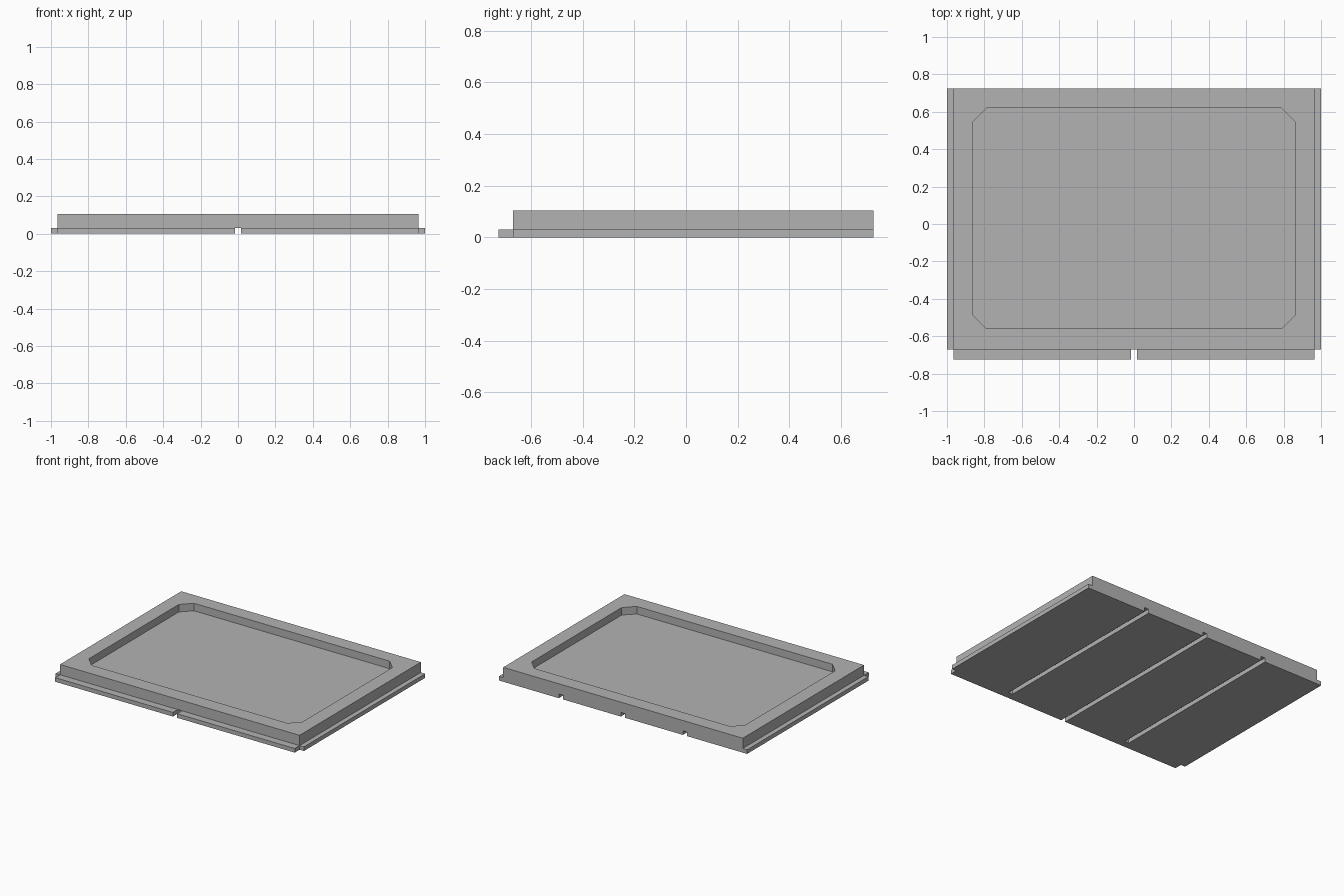
import bpy

if "Cube" in bpy.data.objects:
    bpy.data.objects.remove(bpy.data.objects["Cube"], do_unlink=True)

FRONT, BACK = -0.67, 0.725
LIP_FRONT = -0.725
BODY_X, FLANGE_X = 0.965, 1.0
FLANGE_Z, TOP_Z, FLOOR_Z = 0.03, 0.105, 0.05
GROOVE = 0.017

grey = bpy.data.materials.new("plain grey")
grey.use_nodes = True
colour = (0.45, 0.45, 0.45, 1)
grey.diffuse_color = colour
grey.node_tree.nodes["Principled BSDF"].inputs["Base Color"].default_value = colour


def prism(name, start, end):
    """Solid between two matching outlines."""
    n = len(start)
    faces = [tuple(range(n))[::-1], tuple(range(n, 2 * n))]
    faces += [(i, (i + 1) % n, n + (i + 1) % n, n + i) for i in range(n)]
    mesh = bpy.data.meshes.new(name)
    mesh.from_pydata(start + end, [], faces)
    mesh.materials.append(grey)
    obj = bpy.data.objects.new(name, mesh)
    bpy.context.collection.objects.link(obj)
    return obj


def upright(name, outline, z0, z1):
    """Counter-clockwise plan outline raised from z0 to z1."""
    return prism(name, [(x, y, z0) for x, y in outline], [(x, y, z1) for x, y in outline])


def box(name, x0, x1, y0, y1, z0, z1):
    return upright(name, [(x0, y0), (x1, y0), (x1, y1), (x0, y1)], z0, z1)


# Tray body with side flanges, as one stepped section run front to back
half = [(FLANGE_X, 0), (FLANGE_X, FLANGE_Z), (BODY_X, FLANGE_Z), (BODY_X, TOP_Z)]
section = half + [(-x, z) for x, z in reversed(half)]
tray = prism("tray", [(x, BACK, z) for x, z in section], [(x, FRONT, z) for x, z in section])
tray.data.flip_normals()

# Recess with clipped corners
rx, ry0, ry1, clip = 0.86, -0.56, 0.62, 0.072
right = [(rx - clip, ry0), (rx, ry0 + clip), (rx, ry1 - clip), (rx - clip, ry1)]
outline = right + [(-x, y) for x, y in reversed(right)]
cutters = [upright("recess_cutter", outline, FLOOR_Z, TOP_Z + 0.1)]

# Three grooves along the underside
for label, x in (("right", -0.5), ("middle", 0), ("left", 0.5)):
    cutters.append(box(label + "_groove_cutter", x - GROOVE, x + GROOVE,
                       FRONT - 0.1, BACK + 0.1, -0.1, FLANGE_Z))

# Make all normals point outward before cutting
import bmesh
for obj in [tray] + cutters:
    bm = bmesh.new()
    bm.from_mesh(obj.data)
    bmesh.ops.recalc_face_normals(bm, faces=bm.faces)
    bm.to_mesh(obj.data)
    bm.free()

for cutter in cutters:
    cutter.hide_render = True
    mod = tray.modifiers.new(cutter.name, 'BOOLEAN')
    mod.operation = 'DIFFERENCE'
    mod.solver = 'EXACT'
    mod.object = cutter

# Bake the cuts and remove the cutters
bpy.context.view_layer.update()
graph = bpy.context.evaluated_depsgraph_get()
cut_mesh = bpy.data.meshes.new_from_object(tray.evaluated_get(graph))
tray.modifiers.clear()
tray.data = cut_mesh
for cutter in cutters:
    bpy.data.objects.remove(cutter, do_unlink=True)

# Front lip in two halves, split by the middle groove
box("left_front_lip", GROOVE, BODY_X, LIP_FRONT, FRONT, 0, FLANGE_Z)
box("right_front_lip", -BODY_X, -GROOVE, LIP_FRONT, FRONT, 0, FLANGE_Z)
